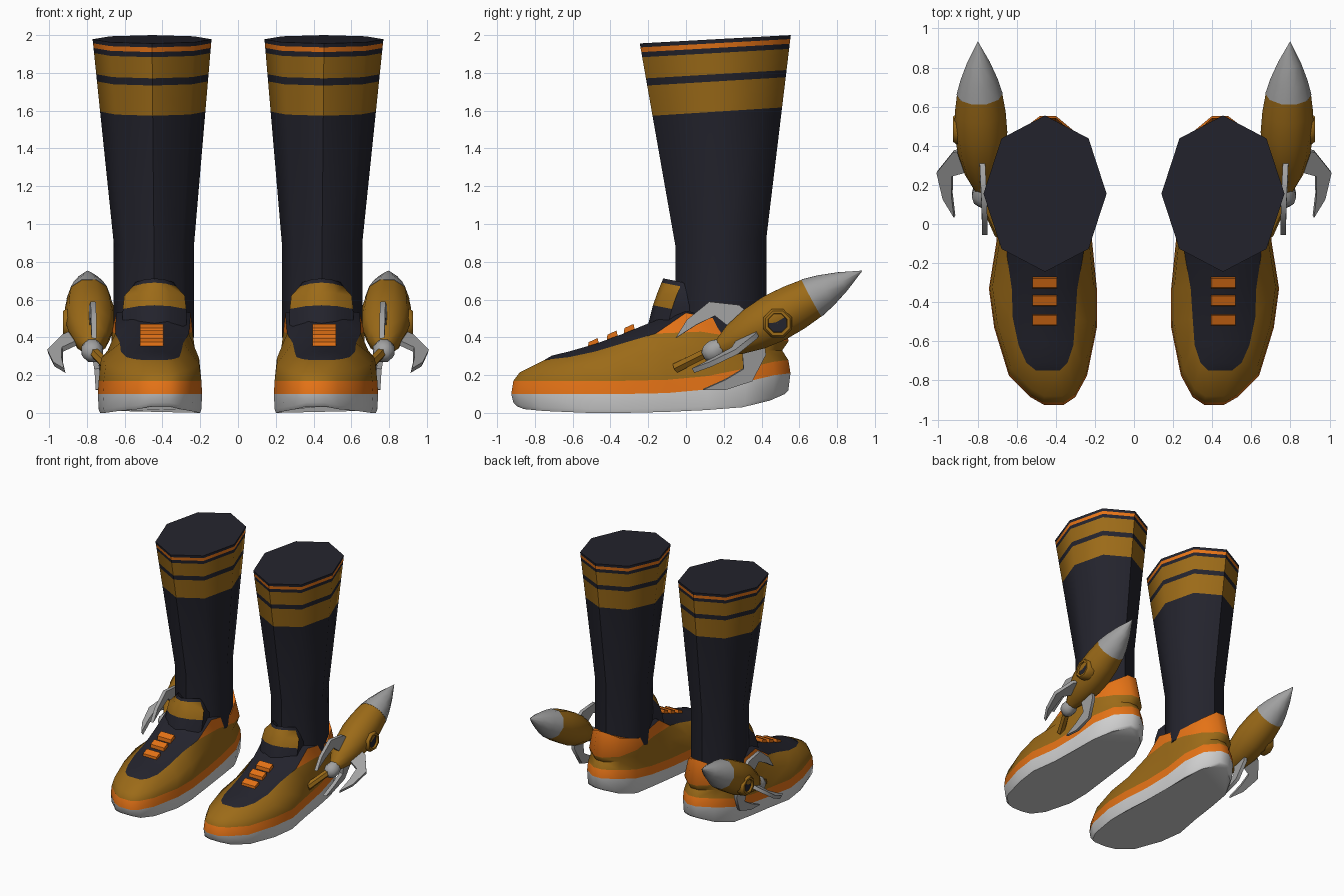
import bpy, bmesh, math
from mathutils import Vector as V

if "Cube" in bpy.data.objects:
    bpy.data.objects.remove(bpy.data.objects["Cube"])


def mat(name, rgb):
    m = bpy.data.materials.new(name)
    m.diffuse_color = (*rgb, 1)
    m.use_nodes = True
    m.node_tree.nodes["Principled BSDF"].inputs["Base Color"].default_value = m.diffuse_color
    return m


DARK, GOLD, ORANGE, WHITE, METAL = range(5)
MATS = [mat("navy_cloth", (0.017, 0.017, 0.026)), mat("gold", (0.33, 0.145, 0.009)),
        mat("orange", (0.78, 0.17, 0.008)), mat("sole_white", (0.62, 0.62, 0.62)),
        mat("metal_grey", (0.36, 0.36, 0.36))]


def build(name, verts, faces, mats):
    """Make the part on +x and its mirrored twin on -x."""
    for side, s in (("right", 1), ("left", -1)):
        bm = bmesh.new()
        vs = [bm.verts.new((v[0] * s, v[1], v[2])) for v in verts]
        for f, m in zip(faces, mats):
            bm.faces.new([vs[i] for i in f]).material_index = m
        bmesh.ops.remove_doubles(bm, verts=bm.verts, dist=0.0005)
        bmesh.ops.recalc_face_normals(bm, faces=bm.faces)
        me = bpy.data.meshes.new(name)
        bm.to_mesh(me)
        bm.free()
        for m in MATS:
            me.materials.append(m)
        bpy.context.collection.objects.link(bpy.data.objects.new(f"{name}_{side}", me))


def loft(name, rings, band_mats, cap_mats):
    """Skin closed rings; cap_mats colours the first and last cap."""
    n = len(rings[0])
    verts = [p for r in rings for p in r]
    faces, mats = [], []
    for k, m in enumerate(band_mats):
        for i in range(n):
            j = (i + 1) % n
            faces.append((k * n + i, k * n + j, (k + 1) * n + j, (k + 1) * n + i))
            mats.append(m)
    for start, m in zip((0, (len(rings) - 1) * n), cap_mats):
        if m is not None:
            faces.append(tuple(range(start, start + n)))
            mats.append(m)
    build(name, verts, faces, mats)


def turned(name, origin, direction, profile, band_mats, n=8, caps=(None, None)):
    """Rings of (distance, radius) along a straight axis."""
    d = Vector_n(direction)
    a = d.cross(V((1, 0, 0)) if abs(d.x) < 0.9 else V((0, 0, 1))).normalized()
    b = d.cross(a)
    rings = []
    for t, r in profile:
        r = max(r, 0.001)
        rings.append([origin + d * t + (a * math.cos(q) + b * math.sin(q)) * r
                      for q in (2 * math.pi * (i + 0.5) / n for i in range(n))])
    loft(name, rings, band_mats, caps)


def Vector_n(v):
    return V(v).normalized()


# Sock: tilted octagon rings with coloured bands
def sock_ring(z):
    k = max(0, (z - 0.9) / 1.08)
    rx, ry = 0.213 + 0.102 * k, 0.24 + 0.16 * k
    cx, cy = 0.445 + 0.01 * k, 0.185 - 0.03 * k
    out = []
    for i in range(8):
        q = i * math.pi / 4
        out.append((cx + rx * math.cos(q), cy + ry * math.sin(q), z + 0.022 * math.sin(q)))
    return out


loft("sock", [sock_ring(z) for z in (0.4, 0.9, 1.595, 1.755, 1.793, 1.905, 1.932, 1.957, 1.978)],
     [DARK, DARK, GOLD, DARK, GOLD, DARK, ORANGE, DARK], (DARK, DARK))

# Shoe stations toe to heel: y, inner x, outer x, bottom z, sole-top z, bulge z
BASE = [(-.925, .36, .46, .035, .10, .215), (-.885, .30, .53, .02, .10, .22),
        (-.775, .24, .64, .01, .10, .23), (-.53, .19, .715, 0, .10, .26),
        (-.33, .19, .742, 0, .10, .29), (-.1, .213, .705, .005, .105, .33),
        (.12, .23, .685, .015, .125, .34), (.32, .24, .665, .03, .165, .33),
        (.47, .30, .59, .065, .20, .33), (.553, .40, .48, .10, .21, .33)]
# Top edge of the gold side panel: y, inner x, outer x, z
EDGE = [(-.75, .38, .50, .28), (-.71, .34, .55, .285), (-.62, .31, .59, .295),
        (-.48, .30, .62, .325), (-.33, .29, .625, .37), (-.16, .26, .65, .42),
        (.08, .24, .668, .43), (.30, .245, .655, .395), (.45, .30, .585, .38),
        (.543, .40, .48, .38)]
# Orange collar rim, from the tongue to the heel tab
RIM = EDGE[:6] + [(.0, .25, .645, .53), (.27, .255, .64, .475),
                  (.42, .315, .575, .52), (.50, .40, .48, .575)]


def ring(rows):
    """Inner side toe to heel, then outer side back again."""
    return [(a, y, z) for y, a, b, z in rows] + [(b, y, z) for y, a, b, z in reversed(rows)]


def inset(k, z_of):
    return ring([(-.18 + (r[0] + .18) * k, .455 + (r[1] - .455) * k,
                  .455 + (r[2] - .455) * k, z_of(r)) for r in BASE])


loft("shoe_sole", [inset(.96, lambda r: r[3]), inset(.985, lambda r: r[3] + .02),
                   inset(1, lambda r: r[4])], [WHITE, WHITE], (WHITE, None))
loft("shoe_upper", [inset(1, lambda r: r[4]), inset(.985, lambda r: r[4] + .07),
                    inset(.94, lambda r: max(r[5], r[4] + .09)), ring(EDGE), ring(RIM)],
     [ORANGE, GOLD, GOLD, ORANGE], (None, None))

# Dark vamp bridging the two rims, raised along the middle
RAISE = (0, .018, .03, .04, .05, .07, .02, .02, 0, 0)
verts, faces, mats = [], [], []
for i, ((y, a, b, z), h) in enumerate(zip(RIM, RAISE)):
    w = (b - a) * 0.28
    verts += [(a, y, z), (a + w, y, z + h), (b - w, y, z + h), (b, y, z)]
    if i:
        for c in range(3):
            k = i * 4 + c
            faces.append((k - 4, k - 3, k + 1, k))
            mats.append(ORANGE if i > 7 else DARK)
build("shoe_vamp", verts, faces, mats)

# Tongue with a gold pad: z, y, half width, wrapped around the ankle
rows = [(.43, -.21, .17), (.57, -.175, .168), (.64, -.15, .16), (.69, -.13, .115),
        (.712, -.12, .10), (.675, -.06, .10), (.60, -.045, .15), (.45, -.03, .15)]
verts = [(.442 + u * w, y + .10 * u * u, z - .02 * u * u)
         for z, y, w in rows for u in (-1, -.5, 0, .5, 1)]
faces, mats = [], []
for k, m in enumerate((DARK, GOLD, GOLD, DARK, DARK, DARK, DARK)):
    for c in range(4):
        i = k * 5 + c
        faces.append((i, i + 1, i + 6, i + 5))
        mats.append(m)
for c in (0, 4):
    faces.append(tuple(k * 5 + c for k in range(8)))
    mats.append(DARK)
build("tongue", verts, faces, mats)

# Laces: three tilted bars
for n, (y, z) in enumerate(((-.30, .445), (-.39, .41), (-.49, .37))):
    sec = [(-.03, -.028), (-.026, .004), (.022, .026), (.03, -.01)]
    loft(f"lace_{n + 1}", [[(x, y + p, z + q) for p, q in sec] for x in (.395, .52)],
         [ORANGE], (ORANGE, ORANGE))

# Rocket body and nose
TAIL, AXIS = V((.772, .15, .33)), Vector_n((.03, .88, .475))
turned("rocket_body", TAIL, AXIS, [(.03, .045), (.12, .09), (.24, .122), (.36, .135),
       (.48, .13), (.59, .115)], [GOLD] * 5, 10, (GOLD, GOLD))
turned("rocket_nose", TAIL, AXIS, [(.585, .118), (.67, .095), (.77, .058), (.89, 0)],
       [METAL] * 3, 10, (METAL, None))

# Tail nozzle ball and pipe to the shoe
turned("nozzle", TAIL, AXIS, [(-.065, .025), (-.04, .052), (0, .062), (.04, .05)],
       [METAL] * 3, 8, (METAL, METAL))
START = V((.765, .12, .325))
turned("pipe", START, V((.685, -.05, .24)) - START, [(0, .028), (.11, .028), (.21, .03)],
       [GOLD, GOLD], 6, (GOLD, GOLD))

# Porthole: gold rim with a dark glass
turned("porthole", V((.86, .485, .475)), (1, 0, 0),
       [(0, .082), (.05, .082), (.066, .07), (.066, .054), (.05, .052), (.05, 0)],
       [GOLD, GOLD, GOLD, GOLD, DARK], 8)

# Swept fins: (along axis, away from axis)
FIN = [(.25, .10), (.23, .15), (.10, .24), (-.05, .212), (-.15, .155), (-.02, .165),
       (.09, .16), (.13, .07)]
SIDE = V((1, 0, 0))
PERP = SIDE.cross(AXIS).normalized()
for name, ang in (("fin_top", 92), ("fin_outer", -15), ("fin_lower", -100)):
    q = math.radians(ang)
    out = SIDE * math.cos(q) + PERP * math.sin(q)
    thick = AXIS.cross(out).normalized() * 0.014
    loft(name, [[TAIL + AXIS * t + out * r + thick * s for t, r in FIN] for s in (-1, 1)],
         [METAL], (METAL, METAL))

# Smooth shading with hard edges kept
for o in bpy.context.scene.objects:
    o.select_set(True)
    bpy.context.view_layer.objects.active = o
bpy.ops.object.shade_smooth_by_angle(angle=math.radians(48))
